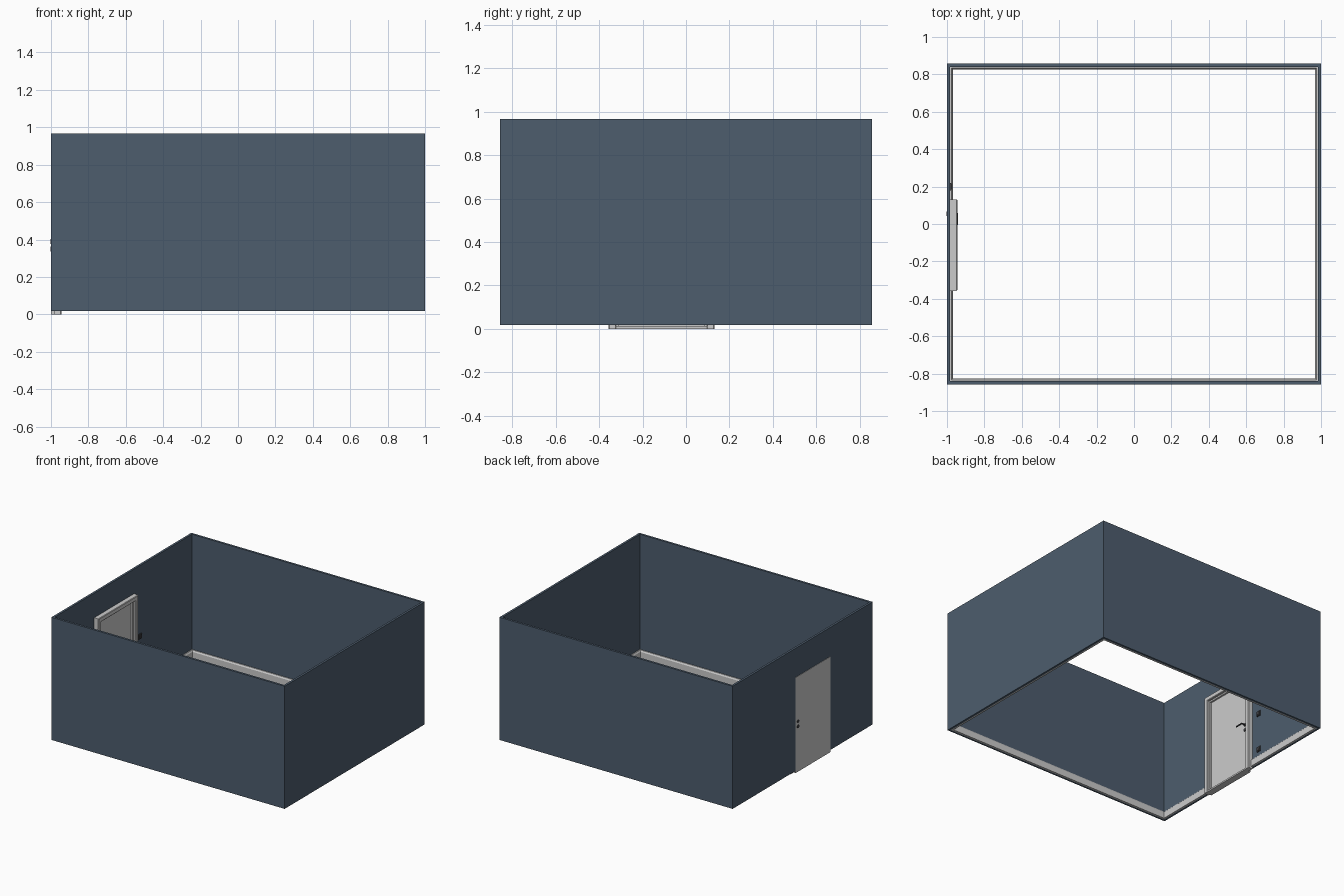
import bpy, bmesh, math
from mathutils import Vector, Matrix

if "Cube" in bpy.data.objects:
    bpy.data.objects.remove(bpy.data.objects["Cube"])


def material(name, color):
    m = bpy.data.materials.new(name)
    m.diffuse_color = color
    m.use_nodes = True
    m.node_tree.nodes["Principled BSDF"].inputs["Base Color"].default_value = m.diffuse_color
    return m


SLATE = material("slate_paint", (0.075, 0.11, 0.155, 1))
DARK = material("dark_metal", (0.05, 0.05, 0.055, 1))


def finish(name, bm, mat=None):
    bmesh.ops.recalc_face_normals(bm, faces=bm.faces)
    me = bpy.data.meshes.new(name)
    bm.to_mesh(me)
    bm.free()
    ob = bpy.data.objects.new(name, me)
    bpy.context.collection.objects.link(ob)
    if mat:
        me.materials.append(mat)
    return ob


def box(name, lo, hi, mat=None, bevel=0):
    lo, hi = Vector(lo), Vector(hi)
    bm = bmesh.new()
    bmesh.ops.create_cube(bm, size=1)
    for v in bm.verts:
        v.co = (lo + hi) / 2 + v.co * (hi - lo)
    if bevel:
        bmesh.ops.bevel(bm, geom=bm.edges[:], offset=bevel, segments=2, affect='EDGES')
    return finish(name, bm, mat)


def disc(name, x0, x1, y, z, r, mat=None):
    # cylinder lying along x
    bm = bmesh.new()
    bmesh.ops.create_cone(bm, cap_ends=True, segments=24, radius1=r, radius2=r, depth=x1 - x0,
                          matrix=Matrix.Translation(((x0 + x1) / 2, y, z)) @ Matrix.Rotation(math.pi / 2, 4, 'Y'))
    return finish(name, bm, mat)


def sweep(name, path, profile, place, closed=False, mat=None):
    # mitred sweep: profile = (offset left of the path, height above its plane)
    pts = [Vector(p) for p in path]
    n = len(pts)
    bm = bmesh.new()
    rings = []
    for i, p in enumerate(pts):
        dirs = []
        if closed or i > 0:
            dirs.append((p - pts[i - 1]).normalized())
        if closed or i < n - 1:
            dirs.append((pts[(i + 1) % n] - p).normalized())
        normals = [Vector((-d.y, d.x)) for d in dirs]
        m = sum(normals, Vector((0, 0)))
        m = m / m.dot(normals[0])
        rings.append([bm.verts.new(place(p + m * o, h)) for o, h in profile])
    k = len(profile)
    for i in range(n if closed else n - 1):
        a, b = rings[i], rings[(i + 1) % n]
        for j in range(k):
            bm.faces.new((a[j], a[(j + 1) % k], b[(j + 1) % k], b[j]))
    if not closed:
        bm.faces.new(rings[0])
        bm.faces.new(rings[-1])
    return finish(name, bm, mat)


def on_floor(p, h):
    return (p.x, p.y, h)


def on_left_wall(p, h):
    return (h, p.x, p.y)


X, Y, T = 1.0, 0.857, 0.017          # outer half sizes and wall thickness
Z0, Z1 = 0.017, 0.967
XI, YI = X - T, Y - T
C0, C1, CTOP = -0.357, 0.131, 0.777  # casing outer edges
D0, D1, DTOP = -0.343, 0.086, 0.742  # door opening

# walls with the doorway cut out
walls = sweep("walls", [(-X, -Y), (X, -Y), (X, Y), (-X, Y)],
              [(0, Z0), (T, Z0), (T, Z1), (0, Z1)], on_floor, True, SLATE)
cutter = box("doorway_cutter", (-1.1, D0, -0.1), (-0.9, D1, DTOP))
cutter.hide_render = True
cutter.hide_set(True)
mod = walls.modifiers.new("doorway", 'BOOLEAN')
mod.operation = 'DIFFERENCE'
mod.solver = 'EXACT'
mod.object = cutter

# skirting round the room, open at the door
sweep("skirting", [(-XI, C0), (-XI, -YI), (XI, -YI), (XI, YI), (-XI, YI), (-XI, C1)],
      [(0, Z0), (0.014, Z0), (0.014, 0.064), (0.007, 0.075), (0, 0.075)], on_floor)

# door casing, stop and threshold
legs = [(C0, 0), (C0, CTOP), (C1, CTOP), (C1, 0)]
sweep("door_casing", legs,
      [(0, -XI), (0, -0.949), (-0.004, -0.945), (-0.031, -0.945), (-0.035, -0.949), (-0.035, -XI)],
      on_left_wall)
sweep("door_stop", legs,
      [(-0.034, -0.98), (-0.034, -0.962), (-0.046, -0.962), (-0.046, -0.98)], on_left_wall)
box("threshold", (-0.98, C0 + 0.034, 0), (-0.947, C1 - 0.034, 0.012))

# door leaf
box("door_leaf", (-X, D0, 0), (-0.976, D1, DTOP - 0.002))

# handle, lock roses on both faces
HY, HZ, KZ = 0.055, 0.39, 0.35
for z, label in ((HZ, "handle"), (KZ, "lock")):
    disc(label + "_rose_inside", -0.977, -0.972, HY, z, 0.012, DARK)
    disc(label + "_rose_outside", -1.002, -0.999, HY, z, 0.013, DARK)
disc("handle_spindle", -0.973, -0.945, HY, HZ, 0.005, DARK)
box("handle_lever", (-0.951, HY - 0.062, HZ - 0.005), (-0.942, HY + 0.005, HZ + 0.005), DARK, 0.002)

# light switch and wall socket beside the door
SY = 0.2
for z, label in ((0.42, "switch"), (0.13, "socket")):
    box(label + "_plate", (-XI - 0.002, SY - 0.02, z - 0.02), (-0.976, SY + 0.02, z + 0.02), DARK, 0.002)
box("switch_rocker", (-0.978, SY - 0.013, 0.407), (-0.973, SY + 0.013, 0.433), DARK, 0.001)
disc("socket_insert", -0.978, -0.973, SY, 0.13, 0.014, DARK)
